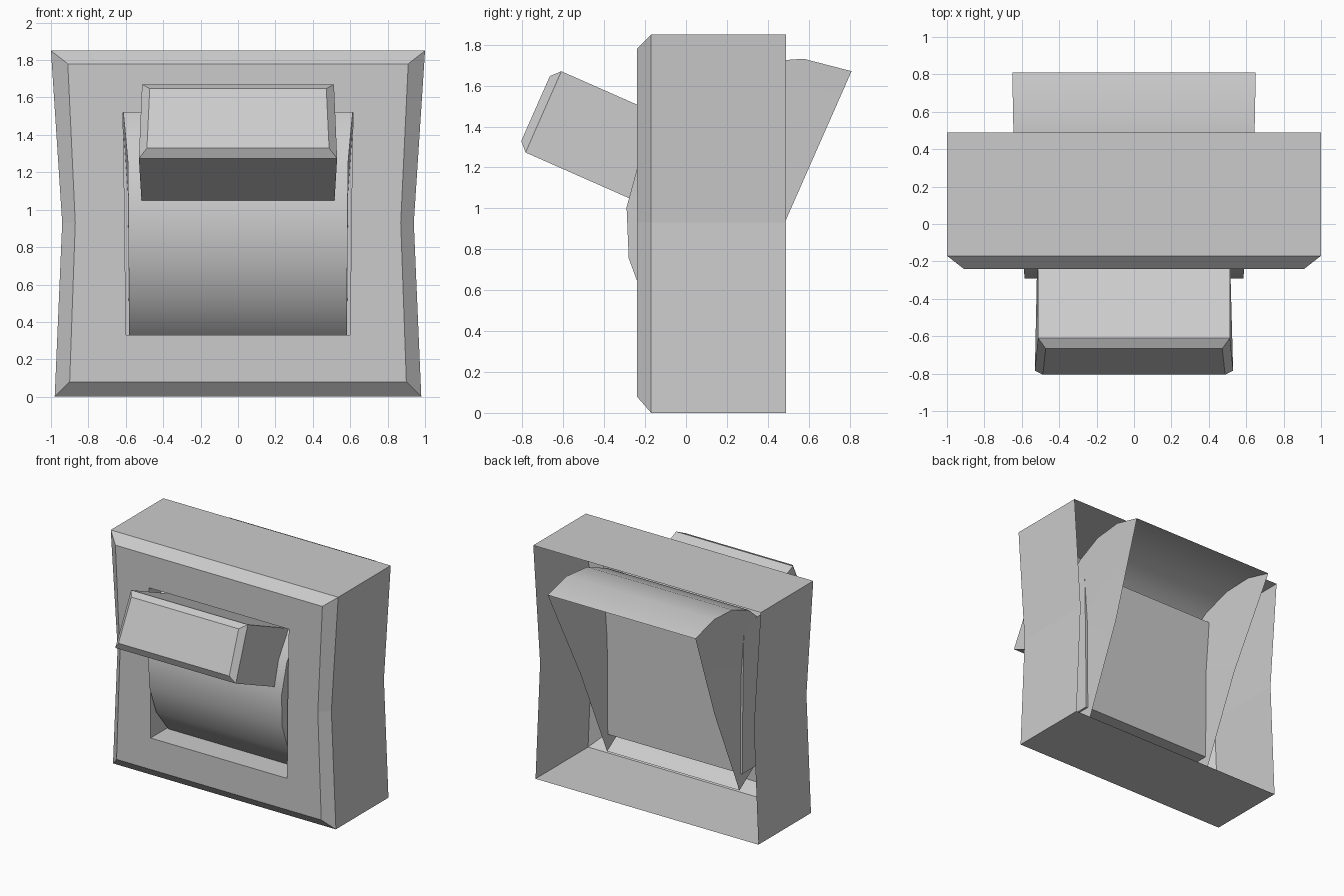
import bpy, bmesh
from math import cos, sin, radians

if "Cube" in bpy.data.objects:
    bpy.data.objects.remove(bpy.data.objects["Cube"])


def make_object(name, bm):
    bmesh.ops.recalc_face_normals(bm, faces=bm.faces[:])
    mesh = bpy.data.meshes.new(name)
    bm.to_mesh(mesh)
    bm.free()
    ob = bpy.data.objects.new(name, mesh)
    bpy.context.collection.objects.link(ob)
    return ob


def loft(bm, rings, cap_start=False, cap_end=False):
    """Skin closed rings of equal point count, optionally capping the ends."""
    loops = [[bm.verts.new(p) for p in ring] for ring in rings]
    for a, b in zip(loops, loops[1:]):
        n = len(a)
        for i in range(n):
            j = (i + 1) % n
            bm.faces.new((a[i], a[j], b[j], b[i]))
    if cap_start:
        bm.faces.new(loops[0])
    if cap_end:
        bm.faces.new(loops[-1])


def waisted_ring(y, sections):
    """Mirrored outline at depth y from (half width, height) pairs."""
    right = [(w, y, z) for w, z in sections]
    left = [(-w, y, z) for w, z in reversed(sections)]
    return right + left


# Housing: open-backed waisted shell, chamfered front and closed recess
outer = [(0.98, 0), (0.94, 0.93), (1.0, 1.85)]
front = [(0.90, 0.08), (0.87, 0.93), (0.91, 1.78)]
hole = [(0.60, 0.33), (0.605, 0.93), (0.615, 1.52)]
bm = bmesh.new()
loft(bm, [waisted_ring(0.49, outer), waisted_ring(-0.17, outer),
          waisted_ring(-0.24, front), waisted_ring(-0.24, hole),
          waisted_ring(0.15, hole)], cap_end=True)
make_object("housing", bm)

# Tilted frame shared by rocker and lever: d points out, u points up
CY, CZ = 0.485, 0.935
TILT = radians(66.2)


def tilted(x, d, u):
    return (x, CY + u * cos(TILT) - d * sin(TILT),
            CZ + u * sin(TILT) + d * cos(TILT))


# Rocker: open half drum with fan-shaped side walls
R, SEG = 0.804, 10
bm = bmesh.new()
arcs = []
for side in (-1, 1):
    arc = []
    for i in range(SEG + 1):
        a = radians(180 * i / SEG)
        half = 0.588 + (0.062 if cos(a) > 0 else 0.008 * -1) * abs(cos(a))
        if cos(a) < 0:
            half = 0.588 - 0.006 * abs(cos(a))
        arc.append(bm.verts.new(tilted(side * half, 0.965 * R * sin(a), R * cos(a))))
    hub = bm.verts.new(tilted(side * 0.588, 0, 0))
    for a, b in zip(arc, arc[1:]):
        bm.faces.new((hub, a, b))
    arcs.append(arc)
for i in range(SEG):
    bm.faces.new((arcs[0][i], arcs[0][i + 1], arcs[1][i + 1], arcs[1][i]))
rocker = make_object("rocker", bm)
bpy.context.view_layer.objects.active = rocker
rocker.select_set(True)
bpy.ops.object.shade_smooth_by_angle(angle=radians(30))


# Lever: tapered block with a chamfered end
def lever_ring(d, low, high, w_low, w_high):
    return [tilted(-w_low, d, low), tilted(w_low, d, low),
            tilted(w_high, d, high), tilted(-w_high, d, high)]


bm = bmesh.new()
loft(bm, [lever_ring(0.70, -0.203, 0.231, 0.515, 0.515),
          lever_ring(1.298, -0.203, 0.231, 0.53, 0.513),
          lever_ring(1.34, -0.16, 0.187, 0.487, 0.472)],
     cap_start=True, cap_end=True)
make_object("lever", bm)
